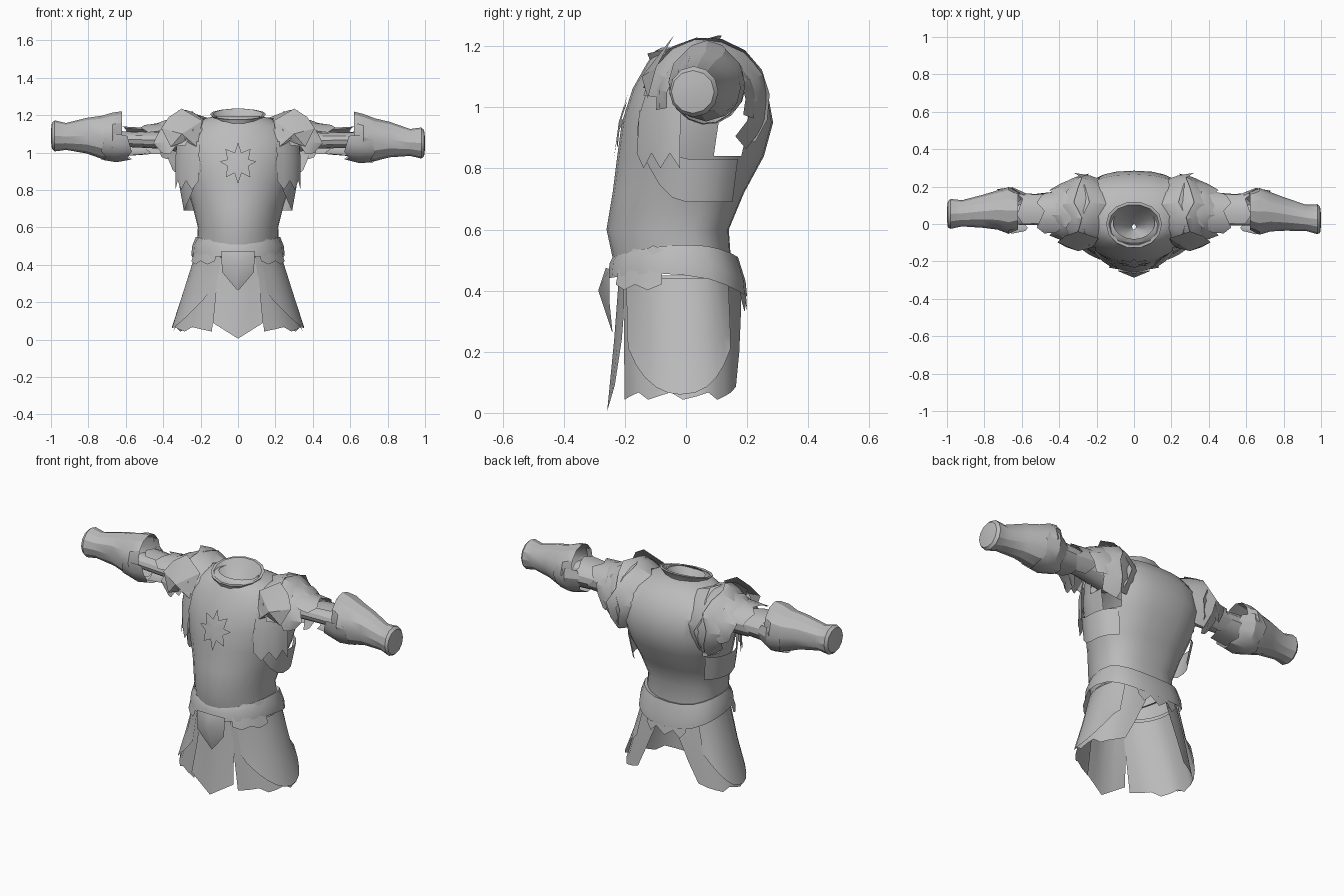
import bpy, bmesh
from math import sin, cos, radians, copysign

if "Cube" in bpy.data.objects:
    bpy.data.objects.remove(bpy.data.objects["Cube"])

steel = bpy.data.materials.new("grey_steel")
steel.use_nodes = True
GREY = (0.5, 0.5, 0.5, 1)
steel.diffuse_color = GREY
steel.node_tree.nodes["Principled BSDF"].inputs["Base Color"].default_value = GREY
parts = []


def make(name, verts, faces):
    mesh = bpy.data.meshes.new(name)
    mesh.from_pydata(verts, [], faces)
    mesh.materials.append(steel)
    obj = bpy.data.objects.new(name, mesh)
    bpy.context.collection.objects.link(obj)
    parts.append(obj)
    return obj


def grid(name, rows, wrap=False, cap=False, flip=False):
    """Skin a list of point rows; optionally close the rows and cap the last."""
    n = len(rows[0])
    faces = []
    for r in range(len(rows) - 1):
        for c in range(n if wrap else n - 1):
            d = (c + 1) % n
            faces.append((r * n + c, r * n + d, (r + 1) * n + d, (r + 1) * n + c))
    if cap:
        faces.append(tuple(range((len(rows) - 1) * n, len(rows) * n)))
    if flip:
        faces = [f[::-1] for f in faces]
    return make(name, [p for row in rows for p in row], faces)


def power(v, e):
    return copysign(abs(v) ** e, v)


def shell(name, rings, a0=0, a1=360, n=32, s=1, front=1.0, back=0.8, shift=None):
    """Upright body shell. Rings: z, half width, front y, back y, widest y."""
    wrap = a1 - a0 == 360
    rows = []
    for i, (z, hw, yf, yb, yc) in enumerate(rings):
        row = []
        for k in range(n if wrap else n + 1):
            a = radians(a0 + (a1 - a0) * k / n)
            e = back if sin(a) > 0 else front
            depth = yb - yc if sin(a) > 0 else yc - yf
            dz = shift(i, k, k / n) if shift else 0
            row.append((s * hw * power(cos(a), e), yc + depth * power(sin(a), e), z + dz))
        rows.append(row)
    return grid(name, rows, wrap, flip=s < 0)


def sleeve(name, s, rings, a0=0, a1=360, n=12, jag=0, cap=False):
    """Shell along an arm. Rings: x, centre y, centre z, radius y, radius z."""
    wrap = a1 - a0 == 360
    rows = []
    for i, (x, yc, zc, ry, rz) in enumerate(rings):
        bend = s * max(0, (x - 0.6) / 0.4)
        edge = -1 if i == 0 else (1 if i == len(rings) - 1 else 0)
        row = []
        for k in range(n if wrap else n + 1):
            a = radians(a0 + (a1 - a0) * k / n)
            px = x + edge * jag * (k % 3 - 1)
            row.append((s * px, yc - bend * 0.015 + ry * cos(a),
                        zc - bend * 0.02 + rz * sin(a)))
        rows.append(row)
    return grid(name, rows, wrap, cap, flip=s < 0)


# Breastplate and back shell with open armholes
torso = shell("torso", [
    (0.46, 0.22, -0.23, 0.15, 0), (0.60, 0.215, -0.26, 0.14, -0.02),
    (0.72, 0.245, -0.24, 0.19, 0), (0.84, 0.285, -0.225, 0.255, 0.02),
    (0.95, 0.315, -0.21, 0.285, 0.03), (1.06, 0.32, -0.175, 0.265, 0.04),
    (1.14, 0.26, -0.13, 0.21, 0.04), (1.185, 0.17, -0.10, 0.14, 0.02),
    (1.195, 0.11, -0.08, 0.09, 0)], front=1.05, n=28)
bm = bmesh.new()
bm.from_mesh(torso.data)
holes = [f for f in bm.faces if 0.07 < f.calc_center_median().y < 0.2
         and abs(f.calc_center_median().x) > 0.2 and 0.86 < f.calc_center_median().z < 1.1]
bmesh.ops.delete(bm, geom=holes, context="FACES")
bm.to_mesh(torso.data)
bm.free()

# Collar, lower at the front, with a funnel inside
shell("collar", [
    (1.12, 0.105, -0.11, 0.09, 0), (1.17, 0.12, -0.115, 0.10, 0),
    (1.205, 0.15, -0.13, 0.12, 0), (1.205, 0.135, -0.115, 0.105, 0),
    (1.13, 0.08, -0.07, 0.06, 0), (1.07, 0.01, -0.03, 0.0, -0.015)], n=14, back=1,
    shift=lambda i, k, t: 0.03 * sin(6.283 * t))

# Raised star on the chest
star_points = [(0, -0.3, 0.97)]
for k in range(16):
    r = 0.07 if k % 2 else 0.125
    a = radians(k * 22.5)
    star_points.append((r * sin(a), -0.3, 0.965 + r * cos(a)))
star = make("chest_star", star_points, [(0, k + 1, (k + 1) % 16 + 1) for k in range(16)])
wrap_mod = star.modifiers.new("fit", "SHRINKWRAP")
wrap_mod.target = torso
wrap_mod.wrap_mode = "ABOVE_SURFACE"
wrap_mod.offset = 0.01

# Belt, raised over the hips
shell("belt", [
    (0.41, 0.25, -0.255, 0.20, 0), (0.46, 0.245, -0.25, 0.195, 0),
    (0.51, 0.225, -0.24, 0.17, 0), (0.50, 0.20, -0.22, 0.14, 0)], n=20,
    shift=lambda i, k, t: 0.04 * cos(6.283 * t) ** 2 - (0.03 * sin(6.283 * t) if i < 2 else 0))

# Faceted buckle
make("buckle", [(-0.09, -0.25, 0.47), (0, -0.262, 0.475), (0.09, -0.25, 0.47),
                (0.085, -0.25, 0.36), (0, -0.24, 0.26), (-0.085, -0.25, 0.36),
                (0, -0.287, 0.40)],
     [(k, (k + 1) % 6, 6) for k in range(6)])

# Front skirt panel with a pointed hem
columns = (-1, -0.5, 0, 0.5, 1)
grid("front_panel", [
    [(c * w, y + 0.025 * abs(c), z + drop * abs(c)) for c in columns]
    for z, w, y, drop in ((0.44, 0.10, -0.22, 0), (0.24, 0.12, -0.235, 0), (0.005, 0.135, -0.258, 0.085))],
    flip=True)

# Ragged plates hanging from the back of the belt
shell("back_tail", [(0.45, 0.22, -0.2, 0.185, 0), (0.37, 0.23, -0.2, 0.2, 0)],
      62, 118, 6, shift=lambda i, k, t: -0.04 * i * (k % 2))

for s, side in ((1, "left"), (-1, "right")):
    # Skirt: side plate swept up towards the back, plus a rounded outer plate
    shell(side + "_skirt", [
        (0.45, 0.225, -0.225, 0.165, 0), (0.25, 0.285, -0.222, 0.18, 0),
        (0.055, 0.345, -0.22, 0.182, 0)], -66, 82, 14, s,
        shift=lambda i, k, t: (0.012 * (k % 3 - 1) + 0.28 * max(0, (t - 0.8) * 5) ** 1.5) * i / 2 * (i > 0))
    shell(side + "_skirt_plate", [
        (0.44, 0.235, -0.23, 0.175, 0), (0.25, 0.295, -0.227, 0.185, 0),
        (0.06, 0.355, -0.222, 0.185, 0)], -58, 48, 10, s,
        shift=lambda i, k, t: 0.6 * (t - 0.5) ** 2 * (i == 2))

    # Pointed hip guard
    shell(side + "_hip_guard", [
        (0.53, 0.235, -0.22, 0.18, 0), (0.47, 0.245, -0.25, 0.2, 0),
        (0.42, 0.262, -0.26, 0.21, 0)], -62, -18, 4, s,
        shift=lambda i, k, t: (i - 1) * -0.018 * (k % 2))

    # Leaf shaped rib plate dipping below the armhole, and a ragged plate above
    shell(side + "_rib_plate", [
        (0.83, 0.315, -0.21, 0.22, 0.02), (0.69, 0.29, -0.22, 0.20, 0.01)],
        -48, 44, 8, s, shift=lambda i, k, t: (0.9 if i else 0.65) * max(0, 0.5 - t) ** 2)
    shell(side + "_chest_side_plate", [
        (1.06, 0.33, -0.17, 0.24, 0.03), (0.97, 0.34, -0.20, 0.26, 0.02),
        (0.85, 0.34, -0.21, 0.25, 0.02)], -52, -10, 5, s,
        shift=lambda i, k, t: -0.05 * (k % 2) * (i == 2))

    # Layered shoulder bands
    bands = ((0.17, 0.30, 0.165, 0.21, -40, 168), (0.26, 0.37, 0.205, 0.15, -50, 175),
             (0.34, 0.43, 0.165, 0.13, -20, 190))
    for j, (x0, x1, r0, r1, a0, a1) in enumerate(bands):
        mid = (x0 + x1) / 2
        r = (r0 + r1) / 2 + 0.008
        sleeve(f"{side}_shoulder_band_{j}", s, [
            (x0, 0.065, 1.02, r0, r0), (mid, 0.065, 1.02, r, r),
            (x1, 0.065, 1.02, r1, r1)], a0, a1, 9, 0.022)

    # Shoulder plate facing forward, with pointed corners
    plate = [(0.19, 1.17), (0.30, 1.235), (0.37, 1.19), (0.41, 1.13),
             (0.36, 1.03), (0.28, 1.06), (0.22, 1.03)]
    points = [(s * x, -0.125 + 0.55 * max(0, z - 1.08), z) for x, z in plate]
    points.append((s * 0.30, -0.145, 1.10))
    fan = [(k, 7, (k + 1) % 7) for k in range(7)]
    make(side + "_shoulder_plate", points, [f[::s] for f in fan])

    # Arm tube and ragged upper arm wraps
    sleeve(side + "_arm", s, [(0.22, 0.06, 1.05, 0.075, 0.07), (0.40, 0.05, 1.065, 0.06, 0.045),
                              (0.66, 0.05, 1.07, 0.055, 0.04)])
    sleeve(side + "_upper_arm_wrap", s, [
        (0.40, 0.055, 1.07, 0.12, 0.09), (0.50, 0.05, 1.065, 0.115, 0.085)], -60, 150, 9, 0.02)
    sleeve(side + "_lower_arm_wrap", s, [
        (0.48, 0.055, 1.06, 0.105, 0.07), (0.61, 0.055, 1.06, 0.11, 0.08)], -110, 120, 9, 0.015)

    # Flared elbow guard and gauntlet with a closed end
    sleeve(side + "_elbow_guard", s, [
        (0.58, 0.06, 1.07, 0.10, 0.11), (0.65, 0.07, 1.075, 0.125, 0.13),
        (0.72, 0.07, 1.075, 0.112, 0.122)], 170, 380, 9, 0.012)
    sleeve(side + "_gauntlet", s, [
        (0.62, 0.07, 1.10, 0.10, 0.12), (0.67, 0.07, 1.085, 0.125, 0.125),
        (0.73, 0.07, 1.075, 0.105, 0.115), (0.81, 0.06, 1.08, 0.088, 0.095),
        (0.92, 0.045, 1.07, 0.07, 0.072), (0.98, 0.04, 1.07, 0.08, 0.083),
        (0.995, 0.037, 1.07, 0.07, 0.07), (1.0, 0.035, 1.07, 0.03, 0.03)], cap=True)

# Smooth shading with sharp creases
for obj in bpy.context.selected_objects:
    obj.select_set(False)
for obj in parts:
    obj.select_set(True)
bpy.context.view_layer.objects.active = torso
bpy.ops.object.shade_smooth_by_angle(angle=radians(28))
